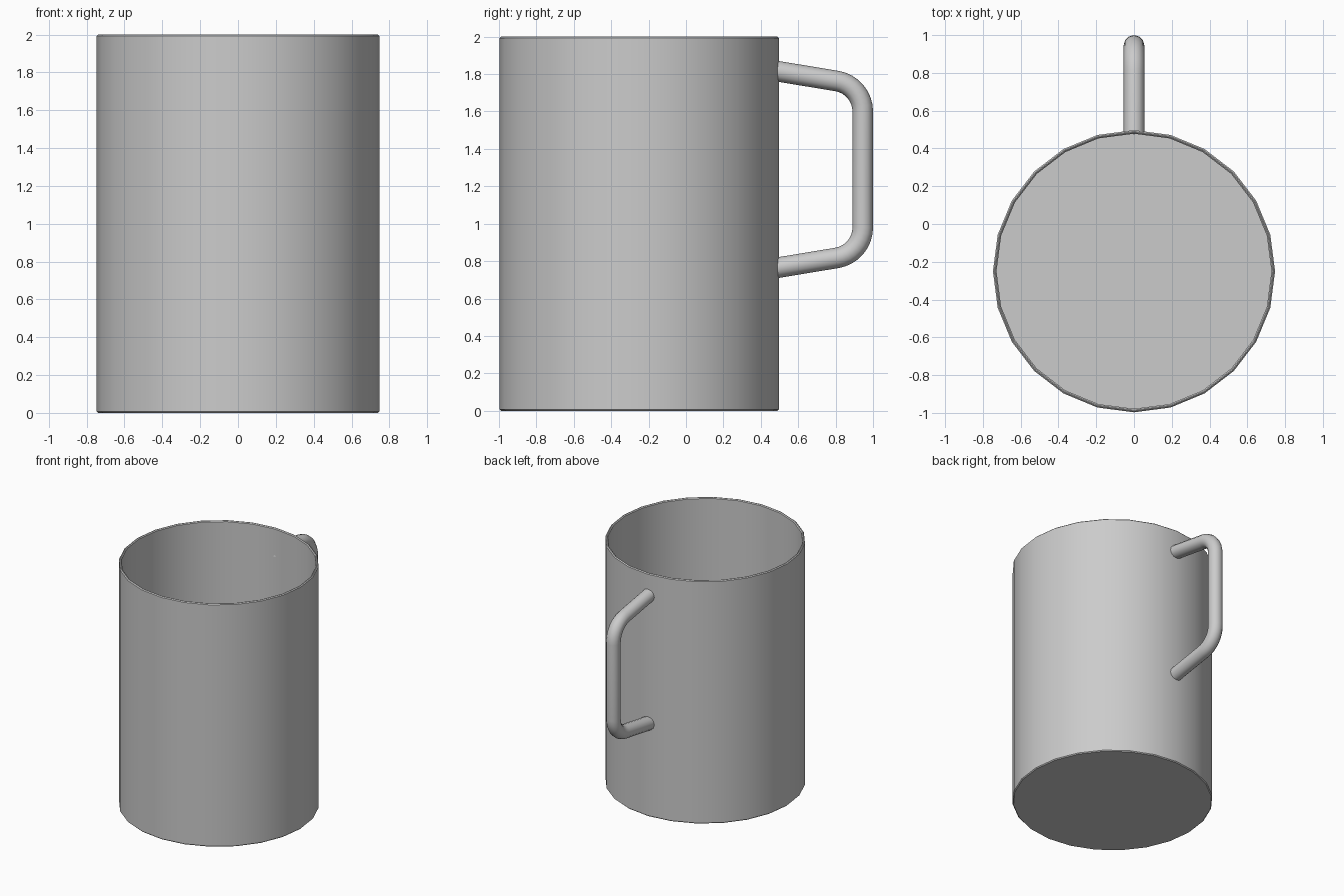
import bpy
import bmesh
from math import radians, sin, cos, pi
from mathutils import Vector

cube = bpy.data.objects.get("Cube")
if cube:
    bpy.data.objects.remove(cube, do_unlink=True)

# Plain grey finish
grey = bpy.data.materials.new("plain_grey")
grey.use_nodes = True
colour = (0.6, 0.6, 0.6, 1)
grey.diffuse_color = colour
grey.node_tree.nodes["Principled BSDF"].inputs["Base Color"].default_value = colour

AXIS_Y = -0.25
HEIGHT = 2.0
OUTER = 0.747
INNER = 0.728
BEVEL = 0.007


def finish(obj, angle):
    bpy.ops.object.select_all(action="DESELECT")
    obj.select_set(True)
    bpy.context.view_layer.objects.active = obj
    if obj.type == "CURVE":
        bpy.ops.object.convert(target="MESH")
    obj.data.materials.clear()
    obj.data.materials.append(grey)
    bpy.ops.object.shade_smooth_by_angle(angle=radians(angle))


# Mug body: thin walled profile turned around its axis in 24 steps
profile = [(0, 0), (OUTER - BEVEL, 0), (OUTER, BEVEL),
           (OUTER, HEIGHT - BEVEL), (OUTER - BEVEL, HEIGHT),
           (INNER + BEVEL, HEIGHT), (INNER, HEIGHT - BEVEL),
           (INNER, 0.02), (0, 0.02)]
bm = bmesh.new()
verts = [bm.verts.new((0, r, z)) for r, z in profile]
edges = [bm.edges.new(pair) for pair in zip(verts, verts[1:])]
bmesh.ops.spin(bm, geom=verts + edges, cent=(0, 0, 0), axis=(0, 0, 1),
               angle=2 * pi, steps=24, use_merge=True)
bmesh.ops.remove_doubles(bm, verts=bm.verts, dist=0.0005)
bmesh.ops.recalc_face_normals(bm, faces=bm.faces)
mesh = bpy.data.meshes.new("mug_body")
bm.to_mesh(mesh)
bm.free()
body = bpy.data.objects.new("mug_body", mesh)
body.location.y = AXIS_Y
bpy.context.collection.objects.link(body)
finish(body, 30)

# Handle: round bar with two rounded corners, mirrored about its middle height
MID_Z = 1.29
BEND = 0.165
BAR = 0.055
upper = [Vector((0, 0.484, 0.526))]
for i in range(9):
    a = radians(80.5) * (1 - i / 8)
    upper.append(Vector((0, 1 - BAR - BEND + BEND * cos(a), 0.31 + BEND * sin(a))))
path = upper + [Vector((0, p.y, -p.z)) for p in reversed(upper)]

curve = bpy.data.curves.new("handle", "CURVE")
curve.dimensions = "3D"
curve.bevel_depth = BAR
curve.bevel_resolution = 4
curve.use_fill_caps = True
spline = curve.splines.new("POLY")
spline.points.add(len(path) - 1)
for point, p in zip(spline.points, path):
    point.co = (p.x, p.y, p.z + MID_Z, 1)
handle = bpy.data.objects.new("handle", curve)
bpy.context.collection.objects.link(handle)
finish(handle, 40)
